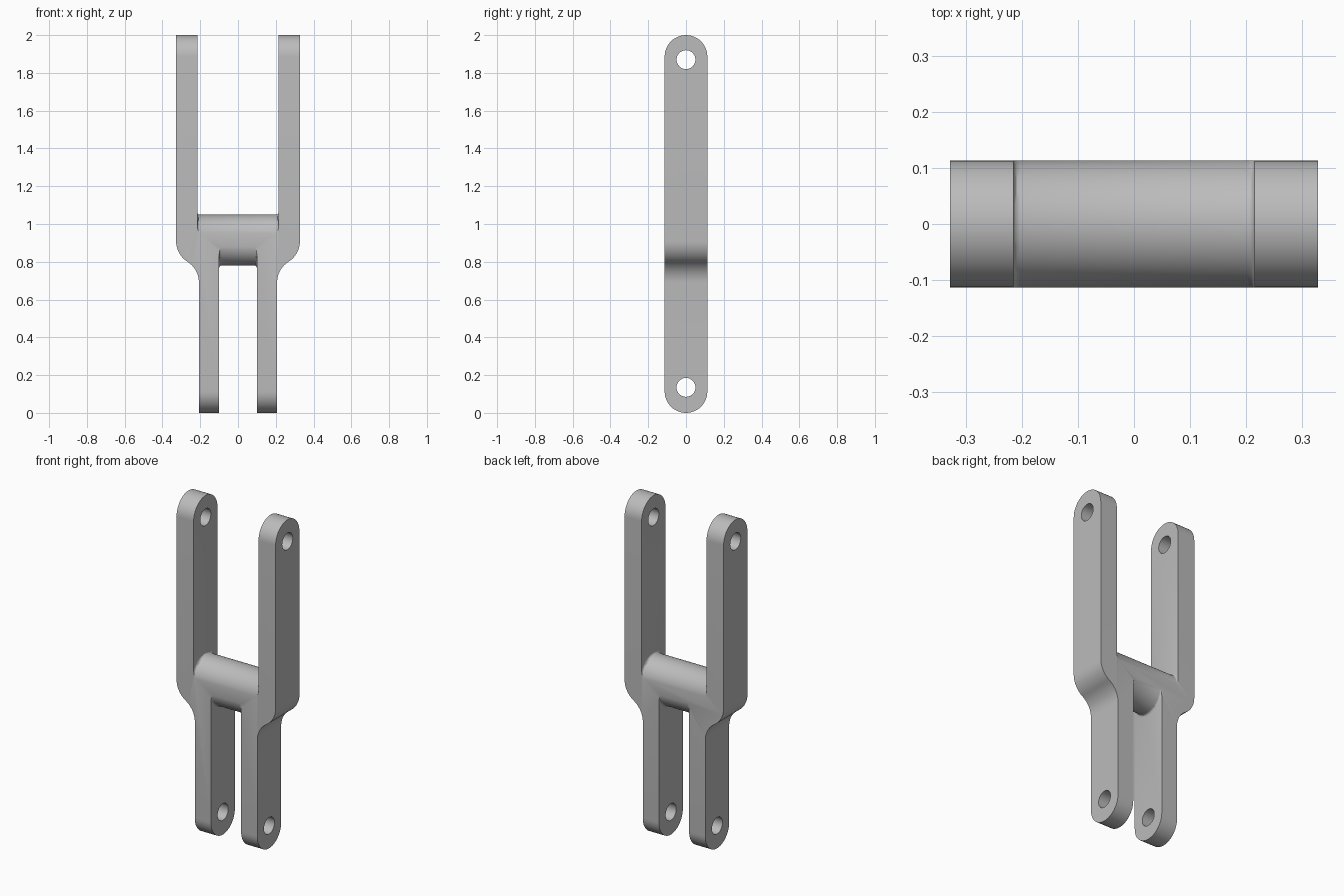
import bpy, bmesh, math

cube = bpy.data.objects.get("Cube")
if cube:
    bpy.data.objects.remove(cube, do_unlink=True)

R = 0.113          # half thickness of the fork
UPPER, LOWER = 0.328, 0.207   # outer half widths

steel = bpy.data.materials.new("grey_steel")
steel.use_nodes = True
GREY = (0.5, 0.5, 0.5, 1)
steel.diffuse_color = GREY
steel.node_tree.nodes["Principled BSDF"].inputs["Base Color"].default_value = GREY


def arc(cx, cz, r, start, end, n=24):
    """Points on an arc, angles in degrees."""
    angles = [math.radians(start + (end - start) * i / n) for i in range(n + 1)]
    return [(cx + r * math.cos(a), cz + r * math.sin(a)) for a in angles]


def prism(name, outline, axis, half, fillet=0, rim=None):
    """Extrude an outline along x or y; optionally round the end edges where rim(z) holds."""
    bm = bmesh.new()
    place = (lambda u, v: (-half, u, v)) if axis == "x" else (lambda u, v: (u, -half, v))
    face = bm.faces.new([bm.verts.new(place(u, v)) for u, v in outline])
    moved = bmesh.ops.extrude_face_region(bm, geom=[face])["geom"]
    step = (2 * half, 0, 0) if axis == "x" else (0, 2 * half, 0)
    bmesh.ops.translate(bm, vec=step, verts=[g for g in moved if isinstance(g, bmesh.types.BMVert)])
    bmesh.ops.recalc_face_normals(bm, faces=bm.faces)
    if fillet:
        edges = [e for e in bm.edges if e.verts[0].co.x == e.verts[1].co.x
                 and all(rim(v.co.z) for v in e.verts)]
        bmesh.ops.bevel(bm, geom=edges, offset=fillet, segments=3, profile=0.5, affect="EDGES")
    mesh = bpy.data.meshes.new(name)
    bm.to_mesh(mesh)
    bm.free()
    obj = bpy.data.objects.new(name, mesh)
    bpy.context.collection.objects.link(obj)
    mesh.materials.append(steel)
    return obj


def combine(body, tool, operation):
    """Apply a boolean and discard the helper."""
    mod = body.modifiers.new("cut", "BOOLEAN")
    mod.operation, mod.solver, mod.object = operation, "EXACT", tool
    bpy.context.view_layer.objects.active = body
    bpy.ops.object.modifier_apply(modifier=mod.name)
    bpy.data.objects.remove(tool, do_unlink=True)


# Outer silhouette with S-shaped shoulders between the wide and narrow halves
bend = 0.13
turn = math.degrees(math.acos(1 - (UPPER - LOWER) / 2 / bend))
drop = 2 * bend * math.sin(math.radians(turn))
top_z = 0.91
side = [(UPPER, 2.1)]
side += arc(UPPER - bend, top_z, bend, 0, -turn, 10)
side += arc(LOWER + bend, top_z - drop, bend, 180 - turn, 180, 10)[1:]
side += [(LOWER, -0.1)]
fork = prism("double_fork", side + [(-x, z) for x, z in reversed(side)], "y", 0.2)

# Rounded ends seen from the side
stadium = arc(0, 2 - R, R, 0, 180) + arc(0, R, R, 180, 360)
combine(fork, prism("end_rounding", stadium, "x", 0.5), "INTERSECT")

# Slots above and below the rounded crossbar
saddle = R + 0.001
high, low = 1.05 - saddle, 0.78 + saddle
upper_slot = [(-0.2, 2.2), (-0.2, high)] + arc(0, high, saddle, 180, 0) + [(0.2, high), (0.2, 2.2)]
lower_slot = [(-0.2, -0.2), (-0.2, low)] + arc(0, low, saddle, 180, 360) + [(0.2, low), (0.2, -0.2)]
combine(fork, prism("upper_slot", upper_slot, "x", 0.215, 0.012, lambda z: 0.9 < z < 1.1), "DIFFERENCE")
combine(fork, prism("lower_slot", lower_slot, "x", 0.1, 0.012, lambda z: 0.7 < z < 0.95), "DIFFERENCE")

# Pin holes through all four arms
for z in (0.135, 1.87):
    combine(fork, prism("pin_hole", arc(0, z, 0.05, 0, 360, 32)[:-1], "x", 0.5), "DIFFERENCE")

bpy.ops.object.select_all(action="DESELECT")
fork.select_set(True)
bpy.context.view_layer.objects.active = fork
bpy.ops.object.shade_smooth_by_angle(angle=math.radians(30))
